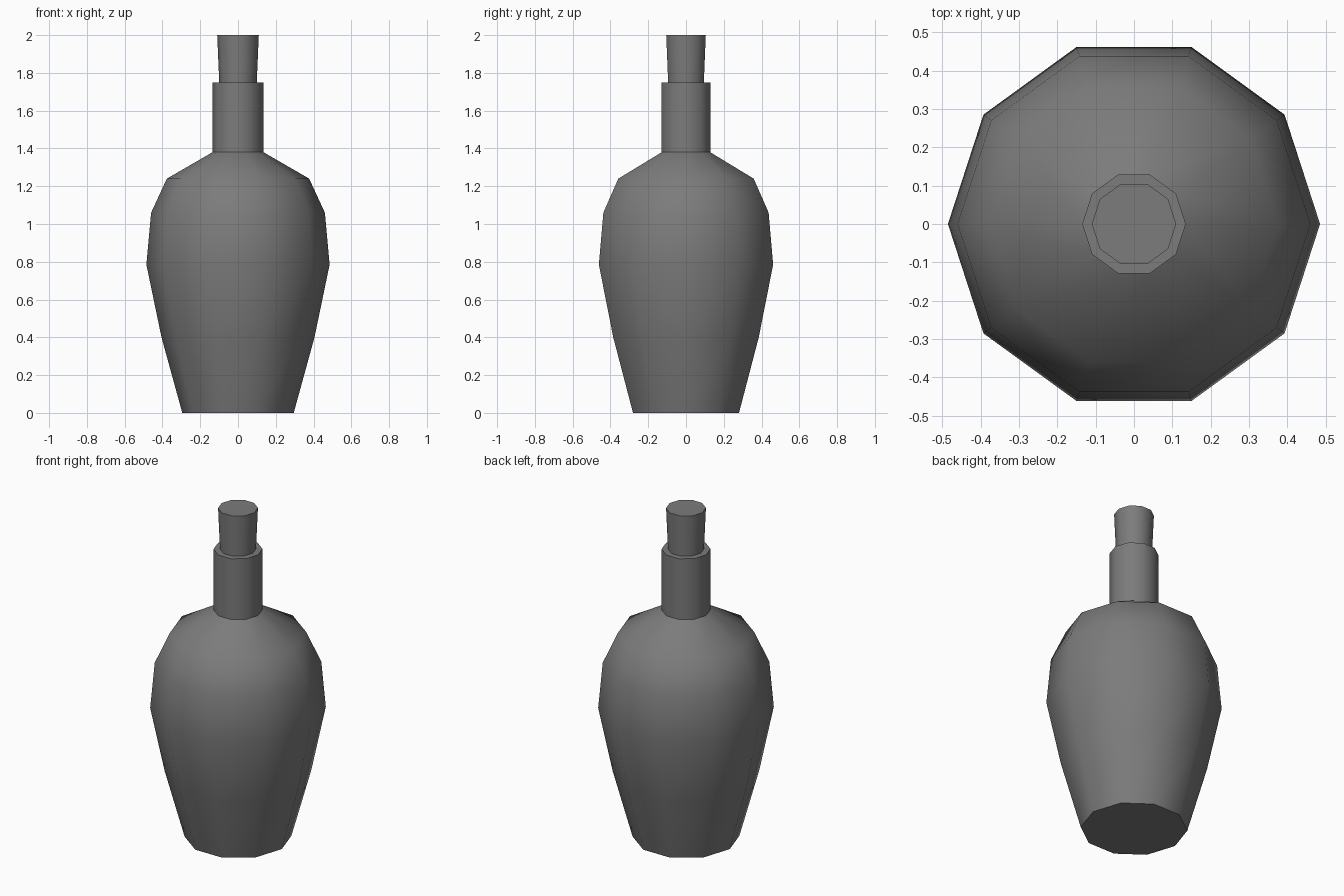
import bpy, bmesh, math

old = bpy.data.objects.get("Cube")
if old:
    bpy.data.objects.remove(old, do_unlink=True)

SIDES = 10
grey = bpy.data.materials.new("dark_grey")
grey.use_nodes = True
colour = (0.2, 0.2, 0.2, 1)
grey.diffuse_color = colour
grey.node_tree.nodes["Principled BSDF"].inputs["Base Color"].default_value = colour


def turned(name, profile):
    """Closed solid of revolution from (radius, height) pairs, bottom to top."""
    bm = bmesh.new()
    rings = []
    for r, z in profile:
        angles = [2 * math.pi * i / SIDES for i in range(SIDES)]
        rings.append([bm.verts.new((r * math.cos(a), r * math.sin(a), z)) for a in angles])
    for low, high in zip(rings, rings[1:]):
        for i in range(SIDES):
            j = (i + 1) % SIDES
            bm.faces.new((low[i], low[j], high[j], high[i]))
    bm.faces.new(rings[0][::-1])
    bm.faces.new(rings[-1])
    mesh = bpy.data.meshes.new(name)
    bm.to_mesh(mesh)
    bm.free()
    mesh.materials.append(grey)
    obj = bpy.data.objects.new(name, mesh)
    bpy.context.collection.objects.link(obj)
    bpy.ops.object.select_all(action="DESELECT")
    obj.select_set(True)
    bpy.context.view_layer.objects.active = obj
    bpy.ops.object.shade_smooth_by_angle(angle=math.radians(42))
    return obj


# Bottle: foot, belly, shoulder and straight neck
turned("bottle", [(0.295, 0), (0.405, 0.4), (0.485, 0.785), (0.46, 1.06),
                  (0.377, 1.24), (0.135, 1.38), (0.135, 1.75)])

# Stopper: flares slightly towards the top, seated in the neck
turned("stopper", [(0.099, 1.74), (0.11, 2.0)])
